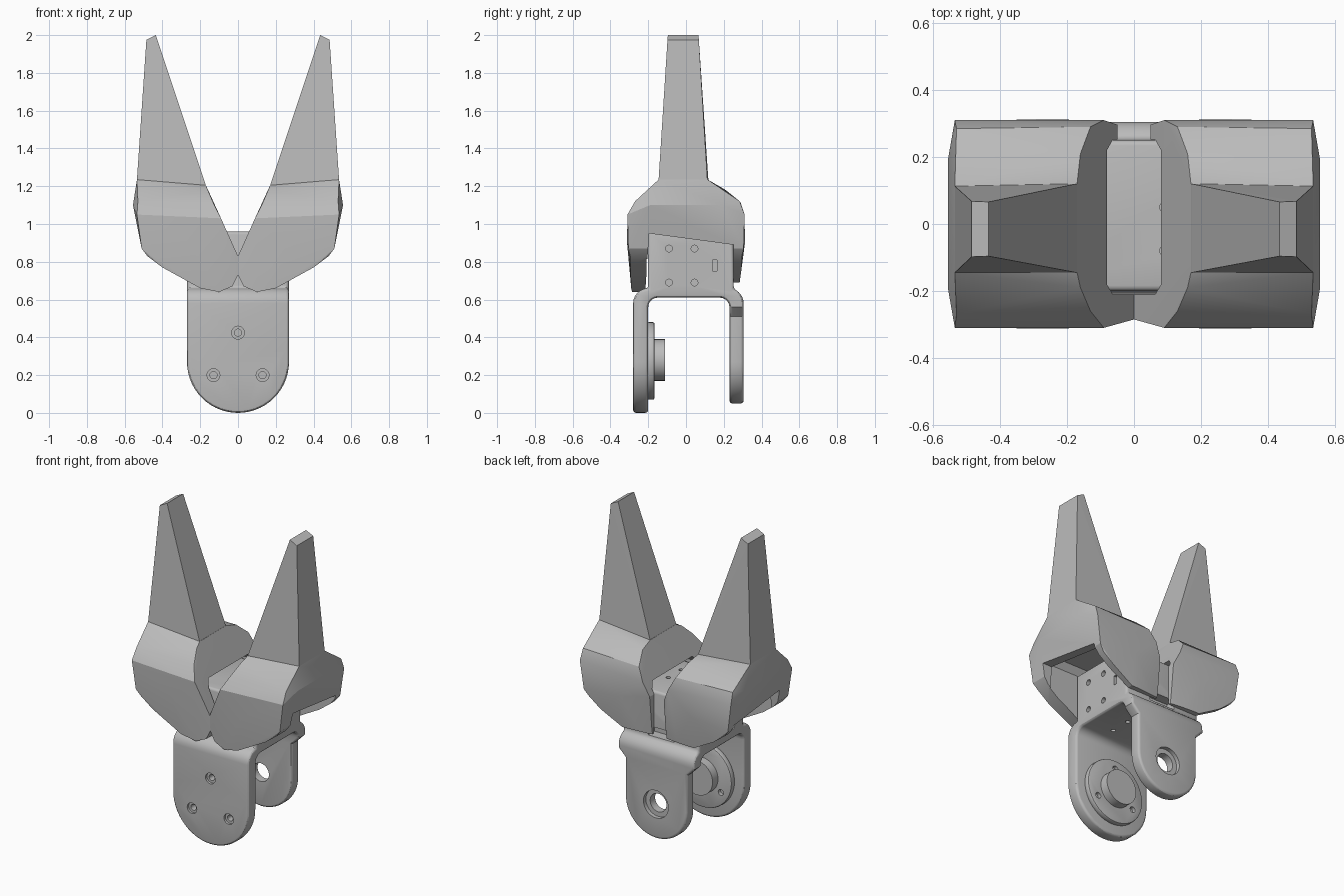
import bpy, bmesh
from math import sin, cos, radians, pi
from mathutils import Vector

cube = bpy.data.objects.get("Cube")
if cube:
    bpy.data.objects.remove(cube, do_unlink=True)

GREY = (0.5, 0.5, 0.5, 1)
grey = bpy.data.materials.new("light_grey")
grey.use_nodes = True
grey.diffuse_color = GREY
grey.node_tree.nodes["Principled BSDF"].inputs["Base Color"].default_value = GREY


def finish_mesh(name, bm):
    bmesh.ops.recalc_face_normals(bm, faces=bm.faces)
    me = bpy.data.meshes.new(name)
    bm.to_mesh(me)
    bm.free()
    me.materials.append(grey)
    ob = bpy.data.objects.new(name, me)
    bpy.context.collection.objects.link(ob)
    return ob


def prism(name, outline, axis, a, b):
    """Extrude a 2D outline along an axis: x takes (y, z), y takes (x, z), z takes (x, y)."""
    place = {"x": lambda p, t: (t, p[0], p[1]),
             "y": lambda p, t: (p[0], t, p[1]),
             "z": lambda p, t: (p[0], p[1], t)}[axis]
    bm = bmesh.new()
    low = [bm.verts.new(place(p, a)) for p in outline]
    high = [bm.verts.new(place(p, b)) for p in outline]
    bm.faces.new(low)
    bm.faces.new(high)
    n = len(outline)
    for i in range(n):
        j = (i + 1) % n
        bm.faces.new((low[i], low[j], high[j], high[i]))
    return finish_mesh(name, bm)


def hull(name, points):
    bm = bmesh.new()
    for p in points:
        bm.verts.new(p)
    res = bmesh.ops.convex_hull(bm, input=bm.verts)
    loose = [v for v in bm.verts if not v.link_faces]
    bmesh.ops.delete(bm, geom=loose, context="VERTS")
    bmesh.ops.dissolve_limit(bm, angle_limit=radians(1), verts=bm.verts, edges=bm.edges)
    return finish_mesh(name, bm)


def arc(cx, cy, r, start, end, n=8):
    angles = [radians(start + (end - start) * i / n) for i in range(n + 1)]
    return [(cx + r * cos(t), cy + r * sin(t)) for t in angles]


def disc(name, cx, cy, r, axis, a, b, n=32):
    return prism(name, arc(cx, cy, r, 0, 360 - 360 / n, n - 1), axis, a, b)


def rect(a, b, c, d):
    return [(a, c), (b, c), (b, d), (a, d)]


def cut(ob, cutters):
    for c in cutters:
        c.hide_render = True
        m = ob.modifiers.new("cut", "BOOLEAN")
        m.operation = "DIFFERENCE"
        m.solver = "EXACT"
        m.object = c
    bake(ob)
    for c in cutters:
        bpy.data.objects.remove(c, do_unlink=True)


def bevel(ob, width, segments=3):
    m = ob.modifiers.new("round", "BEVEL")
    m.width = width
    m.segments = segments
    m.limit_method = "ANGLE"
    m.angle_limit = radians(45)
    bake(ob)


def bake(ob):
    bpy.context.view_layer.update()
    dg = bpy.context.evaluated_depsgraph_get()
    me = bpy.data.meshes.new_from_object(ob.evaluated_get(dg))
    ob.modifiers.clear()
    ob.data = me


def smooth(ob, angle=30):
    bpy.ops.object.select_all(action="DESELECT")
    ob.select_set(True)
    bpy.context.view_layer.objects.active = ob
    bpy.ops.object.shade_smooth_by_angle(angle=radians(angle))


# Bracket: fork profile with a block on top
profile = [(-0.28, -0.02), (-0.2, -0.02)]
profile += arc(-0.15, 0.56, 0.05, 180, 90, 5) + arc(0.18, 0.56, 0.05, 90, 0, 5)
profile += [(0.23, -0.02), (0.305, -0.02)] + arc(0.225, 0.58, 0.08, 0, 70, 6)
profile += [(0.25, 0.96), (-0.2, 0.96)] + arc(-0.2, 0.58, 0.08, 90, 180, 6)
bracket = prism("bracket", profile, "x", -0.27, 0.27)


# Round off the ends of both legs
def leg_trim(r, shoulder, a, b):
    tongue = arc(0, 0.27, r, 180, 360, 28)
    return prism("leg_trim", [(-0.5, shoulder), (-0.28, shoulder)] + [(-r, shoulder - 0.06)] + tongue
                 + [(r, shoulder - 0.06), (0.28, shoulder), (0.5, shoulder), (0.5, -0.2), (-0.5, -0.2)],
                 "y", a, b)


cut(bracket, [leg_trim(0.27, 0.4, -0.4, -0.1), leg_trim(0.22, 0.57, 0.1, 0.4)])
bevel(bracket, 0.016)

# Screw holes, bearing hole, slots and the rear pocket
SCREWS = [(0, 0.425), (-0.13, 0.2), (0.13, 0.2)]
holes = [disc("hole", 0, 0.27, 0.058, "y", 0.15, 0.4),
         disc("hole", 0, 0.27, 0.088, "y", 0.28, 0.4),
         prism("pocket", rect(-0.09, 0.09, 0.67, 0.73), "y", 0.19, 0.4)]
for x, z in SCREWS:
    holes.append(disc("hole", x, z, 0.034, "y", -0.4, -0.265, 20))
    holes.append(disc("hole", x, z, 0.019, "y", -0.4, -0.21, 16))
for side in (-1, 1):
    a, b = side * 0.24, side * 0.4
    for y in (-0.09, 0.045):
        for z in (0.69, 0.87):
            holes.append(disc("hole", y, z, 0.018, "x", a, b, 16))
    holes.append(prism("slot", rect(0.14, 0.165, 0.75, 0.81), "x", a, b))
for y in (-0.08, 0.05):
    holes.append(disc("hole", 0.09, y, 0.014, "z", 0.92, 1.1, 16))
    holes.append(disc("hole", 0.09, y, 0.014, "z", 0.5, 0.66, 16))
cut(bracket, holes)
smooth(bracket)

# Drive disc and hub inside the front leg
plate = disc("drive_disc", 0, 0.275, 0.205, "y", -0.205, -0.167, 48)
bevel(plate, 0.008, 2)
cut(plate, [disc("hole", x, z, 0.019, "y", -0.19, -0.1, 16) for x, z in SCREWS])
smooth(plate)
hub = disc("drive_hub", 0, 0.28, 0.11, "y", -0.17, -0.112, 40)
smooth(hub)

for side, label in ((1, "left"), (-1, "right")):
    # Cheek shell: faceted solid, hollowed around the block
    pts = []
    # one row per ring: x, z, front y, back y
    for x, z, f, b in [
        (0, 0.73, -0.28, 0.26), (0.03, 0.67, -0.28, 0.26), (0.1, 0.64, -0.285, 0.27),
        (0.2, 0.66, -0.29, 0.28), (0.4, 0.77, -0.295, 0.295), (0.48, 0.83, -0.295, 0.295),
        (0, 0.83, -0.285, 0.28), (0.09, 1.03, -0.31, 0.31), (0.13, 1.11, -0.26, 0.29),
        (0.16, 1.18, -0.19, 0.21), (0.17, 1.205, -0.145, 0.12), (0.535, 1.235, -0.145, 0.115),
        (0.535, 1.05, -0.31, 0.31), (0.53, 1.12, -0.27, 0.285), (0.51, 0.87, -0.305, 0.305),
        (0.556, 1.1, -0.19, 0.19), (0.25, 0.9, -0.312, 0.312),
    ]:
        pts += [(side * x, f, z), (side * x, b, z)]
    shell = hull(label + "_cheek_shell", pts)
    open_side = [(-0.225, 0.5), (-0.195, 0.95), (0.252, 0.89), (0.252, 0.5)]
    cavity = [(-0.21, 0.7), (-0.21, 0.97), (-0.18, 1.01), (0.22, 1.01), (0.252, 0.97), (0.252, 0.7)]
    cut(shell, [
        prism("opening", open_side, "x", -side * 0.1, side * 0.7),
        prism("cavity", cavity, "x", -side * 0.12, side * 0.46),
        prism("rear_gap", rect(side * -0.1, side * 0.05, 0.4, 1.0), "y", 0.2, 0.5),
        prism("rear_trim", rect(side * -0.2, side * 0.8, 0.4, 0.69), "y", 0.2, 0.5),
    ])
    smooth(shell, 20)

    # Horn: tapered spike on top of the shell
    horn = hull(label + "_horn", [
        (side * x, y, z)
        for x, z, f, b in [(0.165, 1.18, -0.145, 0.12), (0.535, 1.2, -0.145, 0.115),
                           (0.172, 1.21, -0.145, 0.12), (0.535, 1.235, -0.145, 0.113),
                           (0.435, 2.0, -0.096, 0.066), (0.485, 1.975, -0.098, 0.068)]
        for y in (f, b)])
